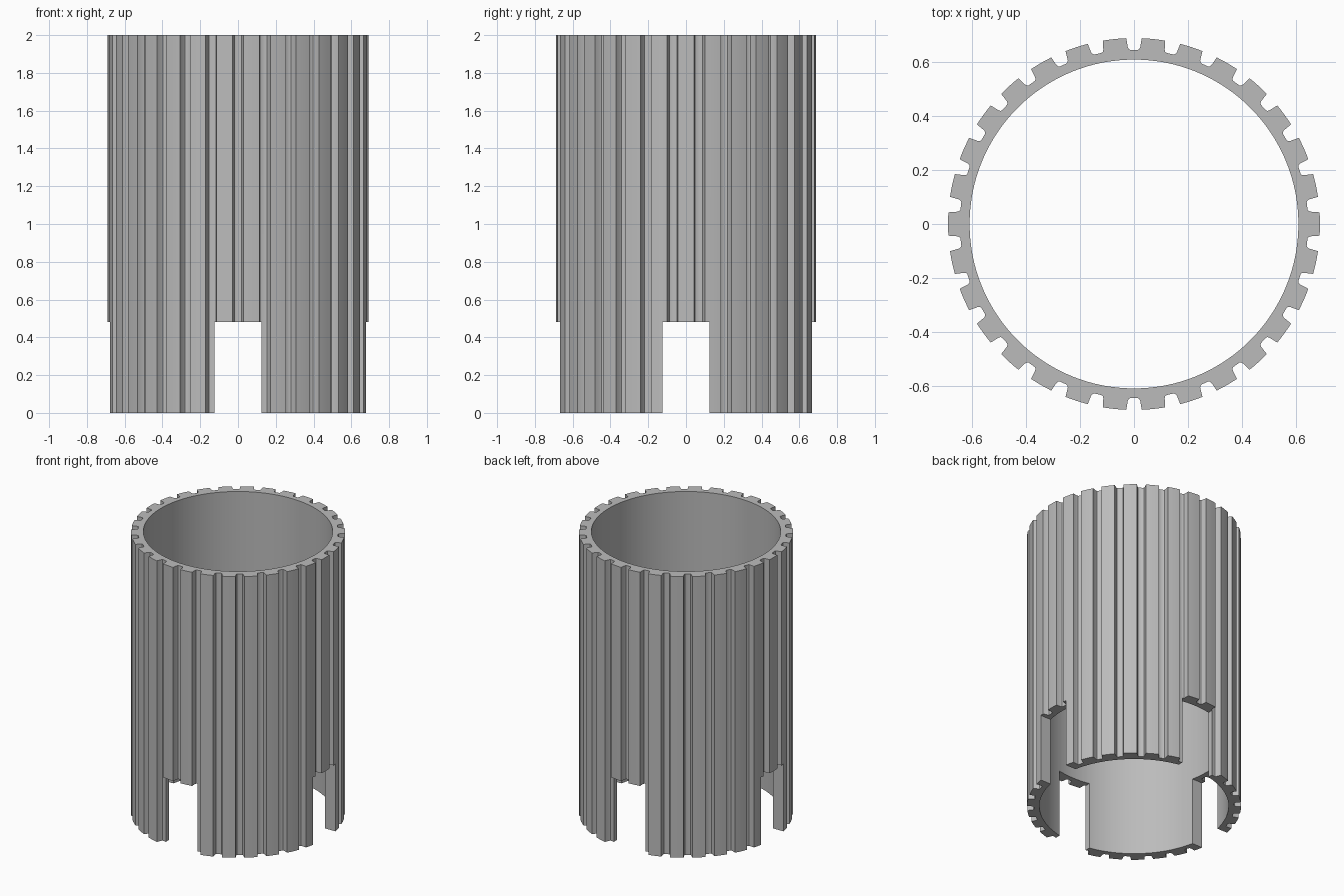
import bpy
import bmesh
from math import sin, cos, radians

HEIGHT, BORE = 2.0, 0.61
RIBS = 30
PITCH = 360 / RIBS
SLOT_WIDTH, SLOT_HEIGHT = 0.25, 0.48

cube = bpy.data.objects.get("Cube")
if cube:
    bpy.data.objects.remove(cube, do_unlink=True)

grey = bpy.data.materials.new("plain grey")
grey.use_nodes = True
colour = (0.5, 0.5, 0.5, 1)
grey.diffuse_color = colour
grey.node_tree.nodes["Principled BSDF"].inputs["Base Color"].default_value = colour


def polar(radius, degrees, z):
    a = radians(degrees)
    return radius * cos(a), radius * sin(a), z


# One pitch of the outline: (degrees from groove centre, radius)
half = [(1.2, 0.646), (1.7, 0.649), (2.0, 0.656), (2.4, 0.69), (4.2, 0.69)]
groove = [(-a, r) for a, r in reversed(half)] + half + [(PITCH / 2, 0.69)]
outline = [(a + PITCH * (i + 0.5), r) for i in range(RIBS) for a, r in groove]

# Ribbed sleeve: four rings of points bridged into a tube
bm = bmesh.new()
rings = []
for z, bore in ((0, False), (HEIGHT, False), (HEIGHT, True), (0, True)):
    rings.append([bm.verts.new(polar(BORE if bore else r, a, z)) for a, r in outline])
n = len(outline)
for k in range(4):
    low, high = rings[k], rings[(k + 1) % 4]
    for i in range(n):
        j = (i + 1) % n
        bm.faces.new((low[i], low[j], high[j], high[i]))
bmesh.ops.recalc_face_normals(bm, faces=bm.faces)
mesh = bpy.data.meshes.new("ribbed_sleeve")
bm.to_mesh(mesh)
bm.free()
sleeve = bpy.data.objects.new("ribbed_sleeve", mesh)
bpy.context.collection.objects.link(sleeve)
mesh.materials.append(grey)

# Four slots at the foot, cut by two crossing bars
for name, size in (("slot_cutter_x", (2, SLOT_WIDTH)), ("slot_cutter_y", (SLOT_WIDTH, 2))):
    bpy.ops.mesh.primitive_cube_add(size=1, location=(0, 0, SLOT_HEIGHT - 0.5))
    cutter = bpy.context.object
    cutter.name = name
    cutter.scale = (*size, 1)
    cutter.hide_render = True
    bpy.context.view_layer.update()
    bpy.ops.object.select_all(action='DESELECT')
    sleeve.select_set(True)
    bpy.context.view_layer.objects.active = sleeve
    cut = sleeve.modifiers.new("slots", 'BOOLEAN')
    cut.operation = 'DIFFERENCE'
    cut.solver = 'EXACT'
    cut.object = cutter
    bpy.ops.object.modifier_apply(modifier=cut.name)
    bpy.data.objects.remove(cutter, do_unlink=True)

# Smooth bore and fillets, crisp rib edges
bpy.ops.object.shade_smooth_by_angle(angle=radians(30))
